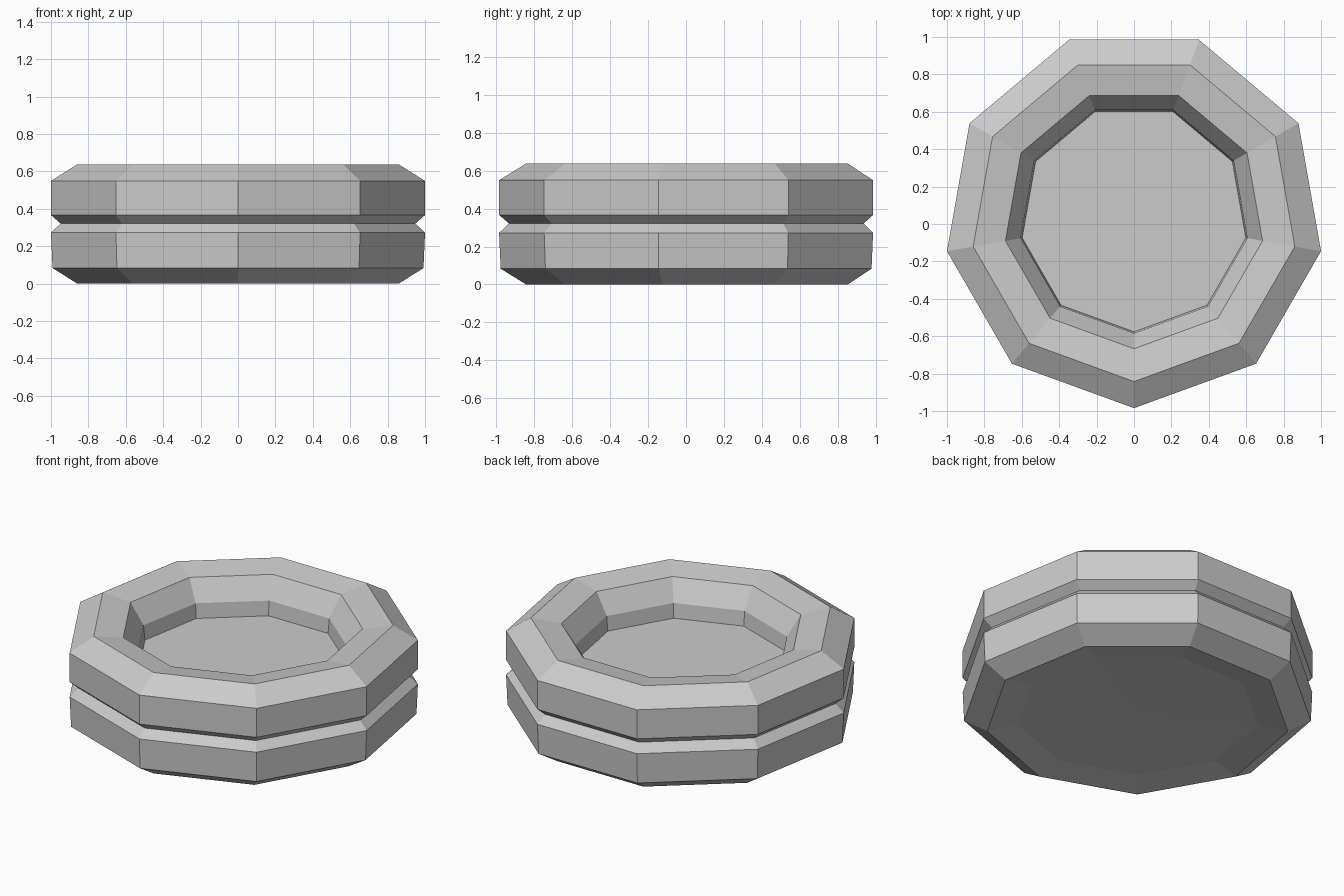
import bpy, bmesh
from math import sin, cos, pi

if "Cube" in bpy.data.objects:
    bpy.data.objects.remove(bpy.data.objects["Cube"])

SIDES = 9
CENTRE_Y = 0.031  # a corner points to the front, so the axis sits slightly back


def lathe(name, profile, base_z):
    """Flat-faced turned solid; the profile (radius, z) runs bottom to top."""
    bm = bmesh.new()
    rings = []
    for r, z in profile:
        rings.append([bm.verts.new((r * sin(2 * pi * i / SIDES),
                                    CENTRE_Y - r * cos(2 * pi * i / SIDES), z))
                      for i in range(SIDES)])
    for a, b in zip(rings, rings[1:]):
        for i in range(SIDES):
            j = (i + 1) % SIDES
            bm.faces.new((a[i], a[j], b[j], b[i]))
    # shallow hollow underside meeting in a point
    tip = bm.verts.new((0, CENTRE_Y, base_z))
    for i in range(SIDES):
        bm.faces.new((rings[0][(i + 1) % SIDES], rings[0][i], tip))
    bm.faces.new(rings[-1])
    bmesh.ops.recalc_face_normals(bm, faces=bm.faces)
    mesh = bpy.data.meshes.new(name)
    bm.to_mesh(mesh)
    bm.free()
    obj = bpy.data.objects.new(name, mesh)
    bpy.context.collection.objects.link(obj)
    return obj


lathe("grooved_dish", [
    (0.698, 0.028), (0.873, 0.0),                      # underside
    (1.007, 0.083), (1.0154, 0.272),                   # lower band
    (0.963, 0.321),                                    # groove
    (1.0154, 0.366), (1.0154, 0.549), (0.873, 0.637),  # upper band
    (0.698, 0.609), (0.616, 0.48), (0.607, 0.388),     # rim and recess
], 0.05)
